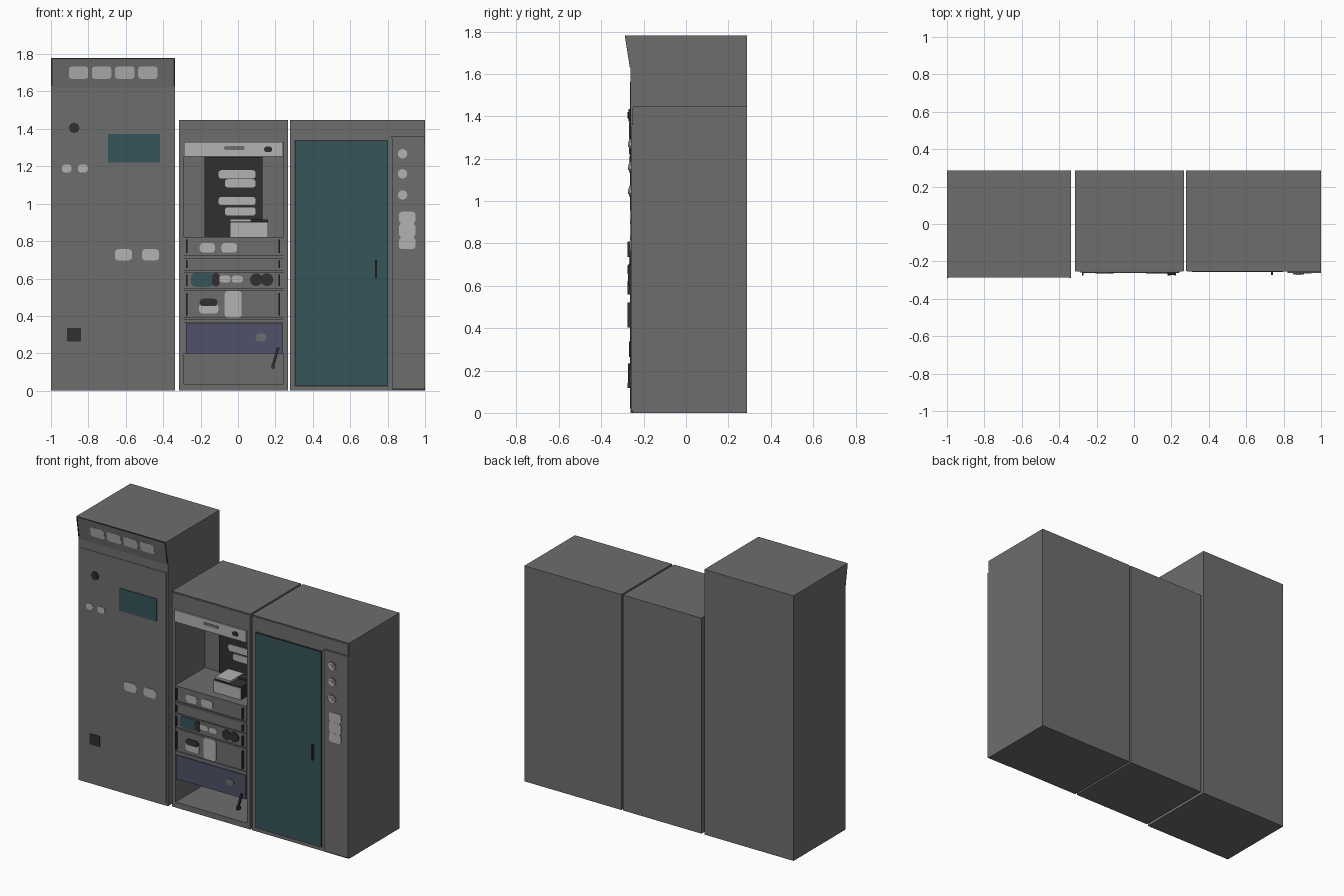
import bpy, bmesh, math
from mathutils import Vector

if "Cube" in bpy.data.objects:
    bpy.data.objects.remove(bpy.data.objects["Cube"])


def material(name, r, g, b):
    m = bpy.data.materials.new(name)
    m.diffuse_color = (r, g, b, 1)
    m.use_nodes = True
    m.node_tree.nodes["Principled BSDF"].inputs["Base Color"].default_value = m.diffuse_color
    return m


GREY = material("cabinet grey", .155, .155, .155)
LIGHT = material("light grey", .45, .45, .45)
DARK = material("near black", .03, .03, .03)
TEAL = material("dark teal glass", .036, .09, .1)
BLUE = material("slate blue", .08, .083, .14)
BACK = 0.287


def finish(name, bm, mat, smooth=False):
    bmesh.ops.recalc_face_normals(bm, faces=bm.faces)
    me = bpy.data.meshes.new(name)
    bm.to_mesh(me)
    bm.free()
    me.materials.append(mat)
    ob = bpy.data.objects.new(name, me)
    bpy.context.collection.objects.link(ob)
    if smooth:
        bpy.ops.object.select_all(action='DESELECT')
        bpy.context.view_layer.objects.active = ob
        ob.select_set(True)
        bpy.ops.object.shade_smooth_by_angle()
    return ob


def extrude(name, points, offset, mat, smooth=False):
    """Solid made by sweeping a flat outline along an offset."""
    bm = bmesh.new()
    face = bm.faces.new([bm.verts.new(p) for p in points])
    new = bmesh.ops.extrude_face_region(bm, geom=[face])["geom"]
    bmesh.ops.translate(bm, vec=Vector(offset),
                        verts=[v for v in new if isinstance(v, bmesh.types.BMVert)])
    return finish(name, bm, mat, smooth)


def plate(name, x0, x1, z0, z1, front, back, mat, r=0, lean=0):
    """Front-facing plate, optionally with rounded corners and a forward lean."""
    if r:
        pts = []
        corners = [(x1 - r, z1 - r), (x0 + r, z1 - r), (x0 + r, z0 + r), (x1 - r, z0 + r)]
        for i, (cx, cz) in enumerate(corners):
            for k in range(5):
                a = math.pi / 2 * (i + k / 4)
                pts.append((cx + r * math.cos(a), cz + r * math.sin(a)))
    else:
        pts = [(x0, z0), (x1, z0), (x1, z1), (x0, z1)]
    zm = (z0 + z1) / 2
    return extrude(name, [(x, front - lean * (z - zm), z) for x, z in pts],
                   (0, back - front, 0), mat)


def disc(name, x, z, r, front, back, mat, n=24):
    pts = [(x + r * math.cos(2 * math.pi * i / n), front, z + r * math.sin(2 * math.pi * i / n))
           for i in range(n)]
    return extrude(name, pts, (0, back - front, 0), mat, n > 12)


# ---------- left cabinet: tall, with a forward-leaning header ----------
FL = -0.262
profile = [(FL, 0), (FL, 1.62), (-BACK, 1.78), (BACK, 1.78), (BACK, 0)]
extrude("left_cabinet", [(-1, y, z) for y, z in profile], (.663, 0, 0), GREY)
plate("left_door", -.984, -.348, .02, 1.565, FL - .003, FL, GREY)
LEAN = .025 / .16
for i in range(4):
    x = -.904 + i * .1235
    plate("header_label", x, x + .103, 1.668, 1.733, -.276, -.272, LIGHT, .014, LEAN)
for x in (-1, -.345):
    plate("header_side_trim", x, x + .008, 1.63, 1.775, -.2765, -.27, DARK, 0, LEAN)
plate("header_top_trim", -.99, -.347, 1.773, 1.78, -.287, -.28, DARK)
F = FL - .003
plate("left_screen", -.695, -.417, 1.22, 1.373, F - .004, F, TEAL)
disc("door_knob_base", -.876, 1.405, .029, F - .006, F, DARK, 8)
disc("door_knob", -.876, 1.405, .015, F - .011, F, DARK, 8)
for x0, x1, z0, z1 in [(-.942, -.89, 1.167, 1.21), (-.856, -.803, 1.167, 1.21),
                       (-.658, -.567, .697, .757), (-.513, -.422, .697, .757)]:
    plate("door_label", x0, x1, z0, z1, F - .004, F, LIGHT, .018)
plate("door_latch", -.914, -.84, .264, .336, F - .004, F, DARK)

# ---------- middle cabinet: open rack shell ----------
FM = -0.25


def open_shell(name, outer, inner, front, inner_y, back, mat):
    """Box with a rectangular recess in its front."""
    bm = bmesh.new()

    def ring(rect, y):
        x0, x1, z0, z1 = rect
        return [bm.verts.new((x, y, z)) for x, z in ((x0, z0), (x1, z0), (x1, z1), (x0, z1))]
    rings = [ring(outer, back), ring(outer, front), ring(inner, front), ring(inner, inner_y)]
    for a, b in zip(rings, rings[1:]):
        for i in range(4):
            j = (i + 1) % 4
            bm.faces.new((a[i], a[j], b[j], b[i]))
    bm.faces.new(rings[0])
    bm.faces.new(rings[-1])
    return finish(name, bm, mat)


open_shell("rack_cabinet", (-.316, .266, 0, 1.447), (-.289, .243, .037, 1.33), FM, .06, BACK, GREY)
plate("rack_equipment", -.288, .242, .2, .822, FM + .006, .059, GREY)
plate("rack_header_panel", -.312, .262, 1.345, 1.44, FM - .003, FM, GREY)

# lamp bar and the back panel with its labels
plate("lamp_bar", -.289, .24, 1.252, 1.33, -.26, -.235, LIGHT)
plate("lamp_bar_badge", -.075, .036, 1.288, 1.308, -.262, -.26, GREY, .008)
plate("lamp_bar_switch", .14, .182, 1.276, 1.305, -.264, -.26, DARK, .012)
plate("rack_back_panel", -.178, .13, .822, 1.25, .05, .06, DARK)
for x0, z0 in [(-.104, 1.135), (-.07, 1.087), (-.104, .992), (-.07, .937)]:
    plate("back_panel_label", x0, .094, z0, z0 + .044, .045, .05, LIGHT, .015)

# small desk unit on the shelf
plate("desk_unit", -.043, .16, .822, .905, -.195, -.04, DARK)
plate("desk_unit_front", -.043, .16, .822, .9, -.199, -.195, LIGHT)
plate("desk_unit_raised_top", -.043, .07, .9, .918, -.18, -.04, LIGHT)
plate("desk_unit_back_top", .07, .16, .9, .915, -.1, -.04, DARK)

# drawer fronts: bottom, top, with handles at both ends where tall enough
FP = -.258
for z0, z1 in [(.722, .823), (.642, .71), (.545, .636), (.388, .536)]:
    plate("drawer_front", -.289, .243, z0, z1, FP, FM + .01, GREY)
    for x in (-.277, .217):
        plate("drawer_handle", x, x + .008, z0 + .014, z1 - .014, -.275, FP, DARK)
plate("drawer_trim", -.289, .243, .362, .384, FP, FM + .01, GREY)
plate("blue_drawer", -.278, .24, .2, .36, FP - .003, FM + .01, BLUE)
plate("blue_drawer_emblem", .094, .152, .262, .306, FP - .006, FP - .003, GREY, .02)

# drawer labels, displays and dials
for x0, x1, z0, z1, m, r in [
        (-.205, -.123, .738, .79, LIGHT, .02), (-.09, -.005, .738, .79, LIGHT, .02),
        (-.252, -.13, .556, .63, TEAL, .025), (-.1, -.04, .58, .615, LIGHT, .014),
        (-.034, .026, .578, .615, LIGHT, .016),
        (-.208, -.105, .412, .468, LIGHT, .02), (-.072, .02, .39, .535, LIGHT, .02)]:
    plate("drawer_inset", x0, x1, z0, z1, FP - .004, FP, m, r)
plate("drawer_dark_inset", -.205, -.11, .452, .492, FP - .006, FP, DARK, .018)
plate("display_edge", -.138, -.1, .558, .63, FP - .005, FP, DARK, .015)
for x in (.098, .155):
    disc("drawer_dial", x, .594, .034, FP - .006, FP, DARK)

# slanted lever in front of the lower bay
extrude("lever", [(.178, -.262, .125), (.192, -.262, .125), (.222, -.262, .232), (.208, -.262, .232)],
        (0, -.012, 0), DARK)
plate("lever_grip", .178, .196, .118, .14, -.275, -.25, DARK)

# ---------- right cabinet: glass door and control column ----------
plate("right_cabinet", .279, 1, 0, 1.447, FM, BACK, GREY)
plate("right_header_panel", .284, .996, 1.365, 1.44, FM - .003, FM, GREY)
plate("glass_door_frame", .303, .803, .022, 1.341, FM - .002, FM, DARK)
plate("glass_door", .309, .797, .03, 1.335, FM - .006, FM, TEAL)
plate("glass_door_handle", .733, .744, .6, .7, -.273, FM, DARK)
plate("control_column", .824, 1, .012, 1.352, FM - .01, FM, GREY)
plate("control_column_cap", .82, 1, 1.352, 1.362, FM - .012, FM, GREY)
plate("control_column_foot", .824, 1, .004, .012, FM - .008, FM, DARK)
FC = FM - .01
for z in (1.267, 1.16, 1.047):
    disc("control_knob_rim", .88, z, .029, FC - .004, FC, GREY)
    disc("control_knob_ring", .88, z, .025, FC - .008, FC, LIGHT)
    plate("control_knob_bar", .85, .91, z - .006, z + .006, FC - .009, FC, LIGHT)
    disc("control_knob", .88, z, .013, FC - .014, FC, LIGHT)
for z0, z1 in [(.897, .957), (.823, .892), (.758, .818)]:
    plate("control_label", .86, .95, z0, z1, FC - .004, FC, LIGHT, .018)
plate("control_label_back", .868, .942, .78, .93, FC - .003, FC, LIGHT)
